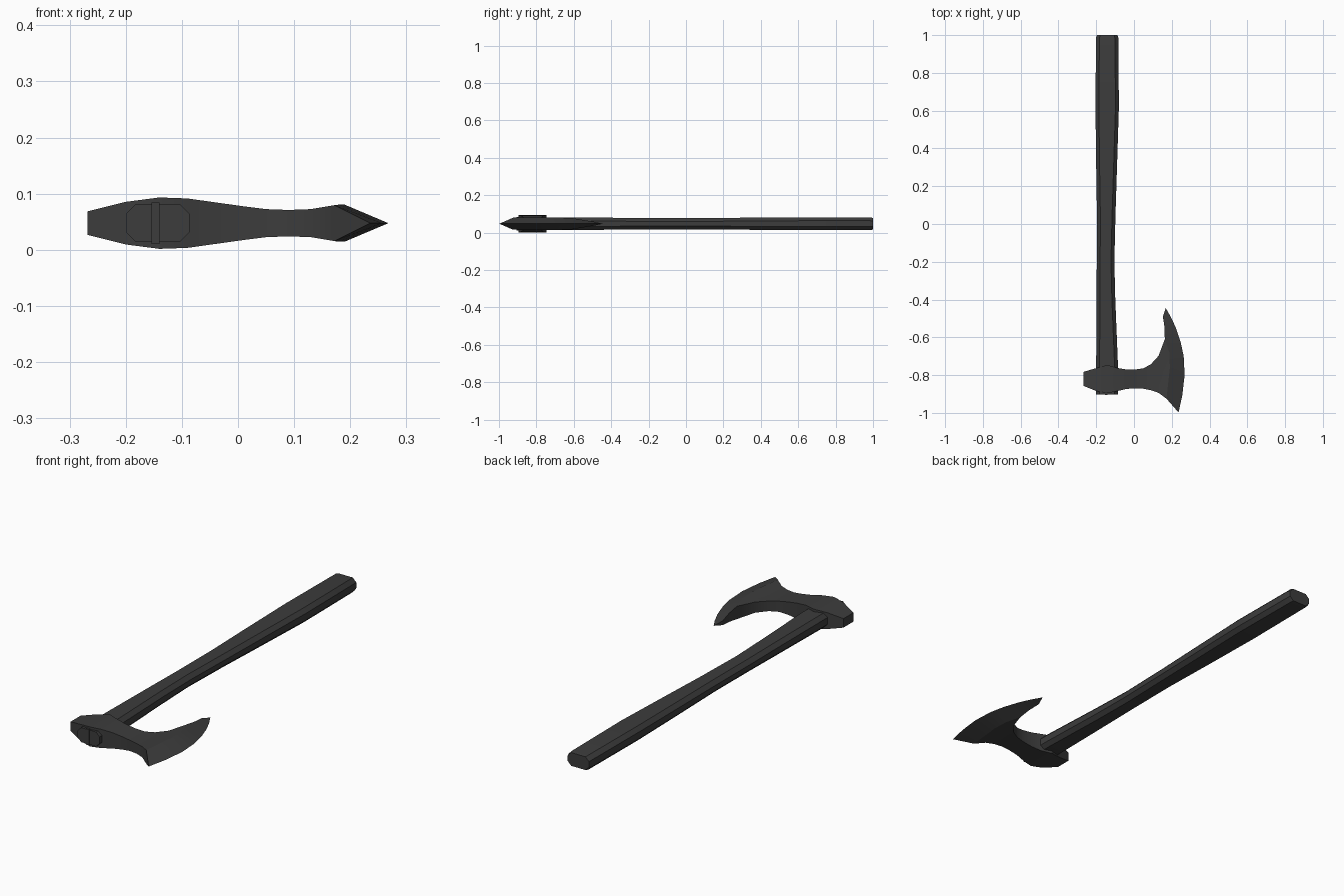
import bpy, bmesh, math
from mathutils import Vector

if "Cube" in bpy.data.objects:
    bpy.data.objects.remove(bpy.data.objects["Cube"])

ZC = 0.0475  # mid-plane height of the axe

dark = bpy.data.materials.new("dark_grey")
dark.diffuse_color = (0.045, 0.045, 0.045, 1)
dark.use_nodes = True
dark.node_tree.nodes["Principled BSDF"].inputs["Base Color"].default_value = dark.diffuse_color


def finish(name, bm, angle):
    bmesh.ops.recalc_face_normals(bm, faces=bm.faces)
    me = bpy.data.meshes.new(name)
    bm.to_mesh(me)
    bm.free()
    ob = bpy.data.objects.new(name, me)
    bpy.context.collection.objects.link(ob)
    ob.location.z = ZC
    me.materials.append(dark)
    bpy.ops.object.select_all(action='DESELECT')
    ob.select_set(True)
    bpy.context.view_layer.objects.active = ob
    if angle:
        bpy.ops.object.shade_smooth_by_angle(angle=math.radians(angle))
    return ob


# Handle: chamfered octagonal sections (y, x min, x max, half height)
bm = bmesh.new()
stations = [(-0.902, -0.200, -0.086, 0.034), (-0.72, -0.200, -0.086, 0.034),
            (-0.40, -0.198, -0.099, 0.032), (-0.20, -0.197, -0.104, 0.030),
            (0.05, -0.196, -0.098, 0.030), (0.30, -0.200, -0.090, 0.032),
            (0.62, -0.204, -0.080, 0.034), (0.985, -0.201, -0.083, 0.034),
            (1.0, -0.197, -0.087, 0.031)]
rings = []
for y, x0, x1, h in stations:
    cx, w, c = (x0 + x1) / 2, (x1 - x0) / 2, 0.018
    quarter = [(w, h - c), (w - c, h)]
    pts = quarter + [(-a, b) for a, b in reversed(quarter)]
    pts += [(-a, -b) for a, b in pts]
    rings.append([bm.verts.new((cx + a, y, b)) for a, b in pts])
for r, s in zip(rings, rings[1:]):
    for i in range(8):
        bm.faces.new((r[i], r[(i + 1) % 8], s[(i + 1) % 8], s[i]))
bm.faces.new(rings[0])
bm.faces.new(rings[-1])
finish("handle", bm, 20)

# Wedge driven into the handle's end
bm = bmesh.new()
bmesh.ops.create_cube(bm, size=1)
for v in bm.verts:
    v.co = Vector((-0.147 + v.co.x * 0.015, -0.87 + v.co.y * 0.07, v.co.z * 0.074))
finish("wedge", bm, 0)

# Head: upper half as a sheet, then mirrored and walled
bm = bmesh.new()
body = [(-0.268, -0.857, -0.783, 0.021), (-0.20, -0.884, -0.763, 0.038),
        (-0.14, -0.896, -0.746, 0.0458), (-0.09, -0.885, -0.762, 0.044),
        (-0.04, -0.873, -0.770, 0.037), (0.01, -0.870, -0.770, 0.030),
        (0.05, -0.872, -0.764, 0.025), (0.09, -0.880, -0.742, 0.0235),
        (0.13, -0.894, -0.698, 0.025)]
cols = [[(x, lo + (hi - lo) * i / 4, h) for i in range(5)] for x, lo, hi, h in body]
# bevel ridge and cutting edge, both running from the heel to the horn tip
ridge = [(0.172, -0.925, 0.032), (0.180, -0.85, 0.033), (0.190, -0.76, 0.033),
         (0.187, -0.68, 0.033), (0.163, -0.61, 0.030), (0.162, -0.55, 0.020),
         (0.153, -0.49, 0.010), (0.168, -0.445, 0)]
edge = [(0.236, -0.998, 0), (0.256, -0.905, 0), (0.268, -0.80, 0), (0.263, -0.70, 0),
        (0.247, -0.625, 0), (0.222, -0.55, 0), (0.194, -0.49, 0), (0.168, -0.445, 0)]
grid = [[bm.verts.new(p) for p in c] for c in cols + [ridge, edge]]
for a, b in zip(grid, grid[1:]):
    for i in range(min(len(a), len(b)) - 1):
        bm.faces.new((a[i], b[i], b[i + 1], a[i + 1]))
ext = bmesh.ops.extrude_face_region(bm, geom=bm.faces[:], use_keep_orig=True)
for v in ext["geom"]:
    if isinstance(v, bmesh.types.BMVert):
        v.co.z *= -1
bmesh.ops.remove_doubles(bm, verts=bm.verts, dist=0.0005)
bmesh.ops.dissolve_degenerate(bm, edges=bm.edges, dist=0.0001)
finish("axe_head", bm, 25)
